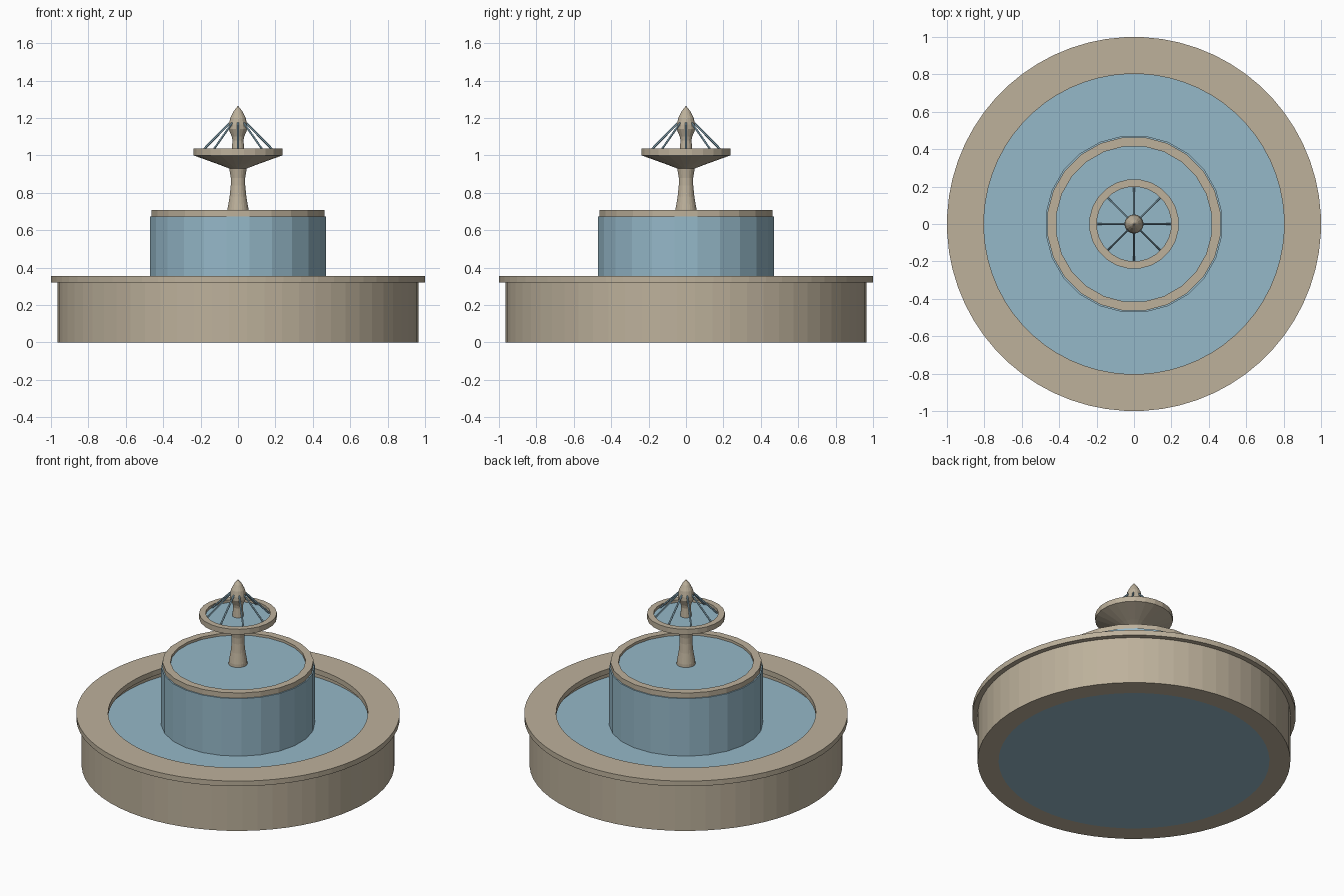
import bpy, bmesh, math
from mathutils import Vector

if "Cube" in bpy.data.objects:
    bpy.data.objects.remove(bpy.data.objects["Cube"], do_unlink=True)


def material(name, rgb):
    m = bpy.data.materials.new(name)
    m.use_nodes = True
    m.diffuse_color = (*rgb, 1)
    m.node_tree.nodes["Principled BSDF"].inputs["Base Color"].default_value = (*rgb, 1)
    return m


stone = material("sandstone", (0.51, 0.44, 0.33))
water = material("water blue", (0.30, 0.48, 0.58))


def finish(name, bm, mat):
    bmesh.ops.remove_doubles(bm, verts=bm.verts, dist=1e-5)
    bmesh.ops.recalc_face_normals(bm, faces=bm.faces)
    mesh = bpy.data.meshes.new(name)
    bm.to_mesh(mesh)
    bm.free()
    mesh.materials.append(mat)
    obj = bpy.data.objects.new(name, mesh)
    bpy.context.collection.objects.link(obj)
    return obj


def lathe(name, profile, mat, sides=24, closed=False):
    """Spin a (radius, height) profile round the z axis."""
    bm = bmesh.new()
    turn = math.pi / sides
    pts = [bm.verts.new((r * math.cos(turn), r * math.sin(turn), z)) for r, z in profile]
    pairs = list(zip(pts, pts[1:])) + ([(pts[-1], pts[0])] if closed else [])
    edges = [bm.edges.new(p) for p in pairs]
    bmesh.ops.spin(bm, geom=pts + edges, cent=(0, 0, 0), axis=(0, 0, 1),
                   angle=math.tau, steps=sides, use_merge=True)
    return finish(name, bm, mat)


def ring(name, inner, outer, low, high, mat, sides=24):
    return lathe(name, [(inner, low), (outer, low), (outer, high), (inner, high)],
                 mat, sides, closed=True)


def disc(name, radius, low, high, mat, sides=24):
    return lathe(name, [(0, low), (radius, low), (radius, high), (0, high)], mat, sides)


# Ground basin
ring("basin_wall", 0.837, 0.967, 0, 0.32, stone, 64)
ring("basin_rim", 0.803, 1.0, 0.32, 0.355, stone, 64)
disc("basin_water", 0.837, 0, 0.28, water, 64)

# Middle drum with its falling sheet of water
ring("drum_curtain", 0.44, 0.475, 0.27, 0.672, water)
ring("drum_rim", 0.418, 0.467, 0.66, 0.707, stone)
disc("drum_water", 0.445, 0.64, 0.69, water)

# Column and upper bowl
lathe("column", [(0, 0.68), (0.058, 0.68), (0.057, 0.71), (0.045, 0.78), (0.039, 0.84),
                 (0.039, 0.88), (0.048, 0.935), (0, 0.935)], stone)
lathe("upper_bowl", [(0, 0.93), (0.048, 0.93), (0.1, 0.95), (0.24, 1.0), (0.24, 1.036),
                     (0.2, 1.036), (0.2, 1.0), (0, 1.0)], stone)
disc("bowl_water", 0.202, 0.99, 1.018, water)

# Finial
lathe("finial", [(0, 1.0), (0.036, 1.0), (0.03, 1.08), (0.034, 1.1), (0.051, 1.14),
                 (0.05, 1.165), (0.042, 1.2), (0.024, 1.235), (0, 1.266)], stone, 16)

# Eight thin jets falling into the bowl
for i in range(8):
    a = math.tau * i / 8
    out = Vector((math.cos(a), math.sin(a), 0))
    start = out * 0.045 + Vector((0, 0, 1.172))
    end = out * 0.195 + Vector((0, 0, 1.02))
    span = end - start
    bm = bmesh.new()
    bmesh.ops.create_cone(bm, cap_ends=True, segments=6, radius1=0.006, radius2=0.006,
                          depth=span.length)
    bmesh.ops.rotate(bm, verts=bm.verts, matrix=span.to_track_quat('Z', 'Y').to_matrix())
    bmesh.ops.translate(bm, verts=bm.verts, vec=(start + end) / 2)
    finish(f"jet_{i + 1}", bm, water)
